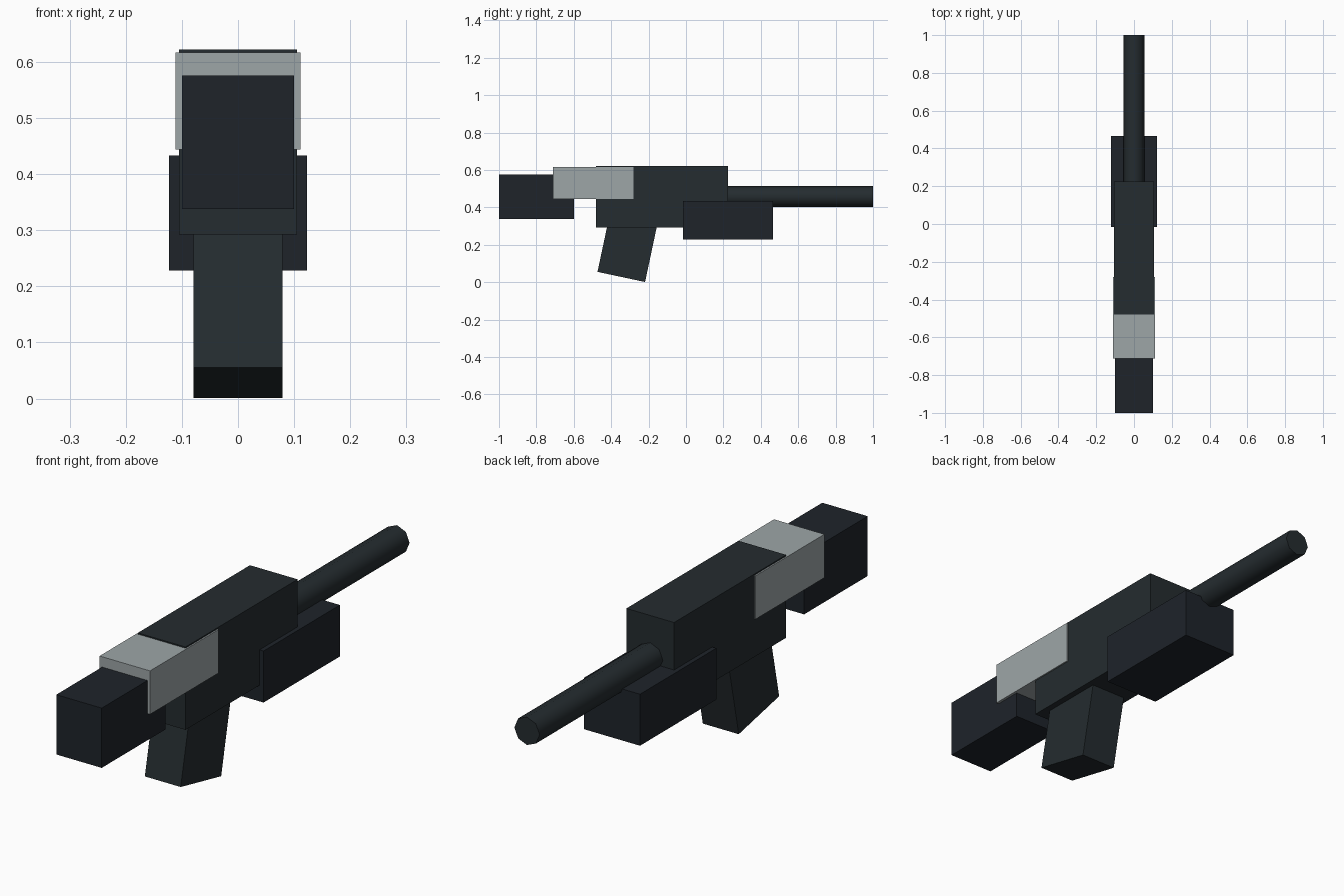
import bpy
import math
from mathutils import Vector

if "Cube" in bpy.data.objects:
    bpy.data.objects.remove(bpy.data.objects["Cube"])


def material(name, color):
    mat = bpy.data.materials.new(name)
    mat.diffuse_color = (*color, 1)
    mat.use_nodes = True
    mat.node_tree.nodes["Principled BSDF"].inputs["Base Color"].default_value = mat.diffuse_color
    return mat


DARK = material("dark_polymer", (0.013, 0.017, 0.023))
METAL = material("dark_metal", (0.018, 0.025, 0.029))
LIGHT = material("light_panel", (0.34, 0.38, 0.39))


def finish(name, mat):
    obj = bpy.context.object
    obj.name = name
    obj.data.materials.append(mat)
    return obj


def block(name, half_width, y, z, mat):
    """Box symmetric in x, given its y and z ranges."""
    bpy.ops.mesh.primitive_cube_add(size=1, location=(0, sum(y) / 2, sum(z) / 2))
    obj = finish(name, mat)
    obj.scale = (2 * half_width, y[1] - y[0], z[1] - z[0])
    return obj


# Main boxes, from the rear to the muzzle
block("stock", 0.10, (-1.0, -0.60), (0.338, 0.576), DARK)
block("stock_sleeve", 0.111, (-0.712, -0.28), (0.444, 0.617), LIGHT)
block("receiver", 0.105, (-0.48, 0.225), (0.292, 0.622), METAL)
block("handguard", 0.123, (-0.015, 0.465), (0.228, 0.433), DARK)

# Slanted grip, placed by the middle of its bottom face
tilt, depth, height = math.radians(12), 0.26, 0.32
up = Vector((0, math.sin(tilt), math.cos(tilt)))
centre = Vector((0, -0.346, 0.028)) + up * height / 2
grip = block("grip", 0.079, (-depth / 2, depth / 2), (0, height), METAL)
grip.location = centre
grip.rotation_euler.x = -tilt

# Eight-sided barrel with smooth sides and flat ends
bpy.ops.mesh.primitive_cylinder_add(vertices=8, radius=0.0555, depth=0.80,
                                    location=(0, 0.60, 0.458),
                                    rotation=(math.pi / 2, 0, 0))
finish("barrel", METAL)
bpy.ops.object.shade_smooth_by_angle(angle=math.radians(50))
